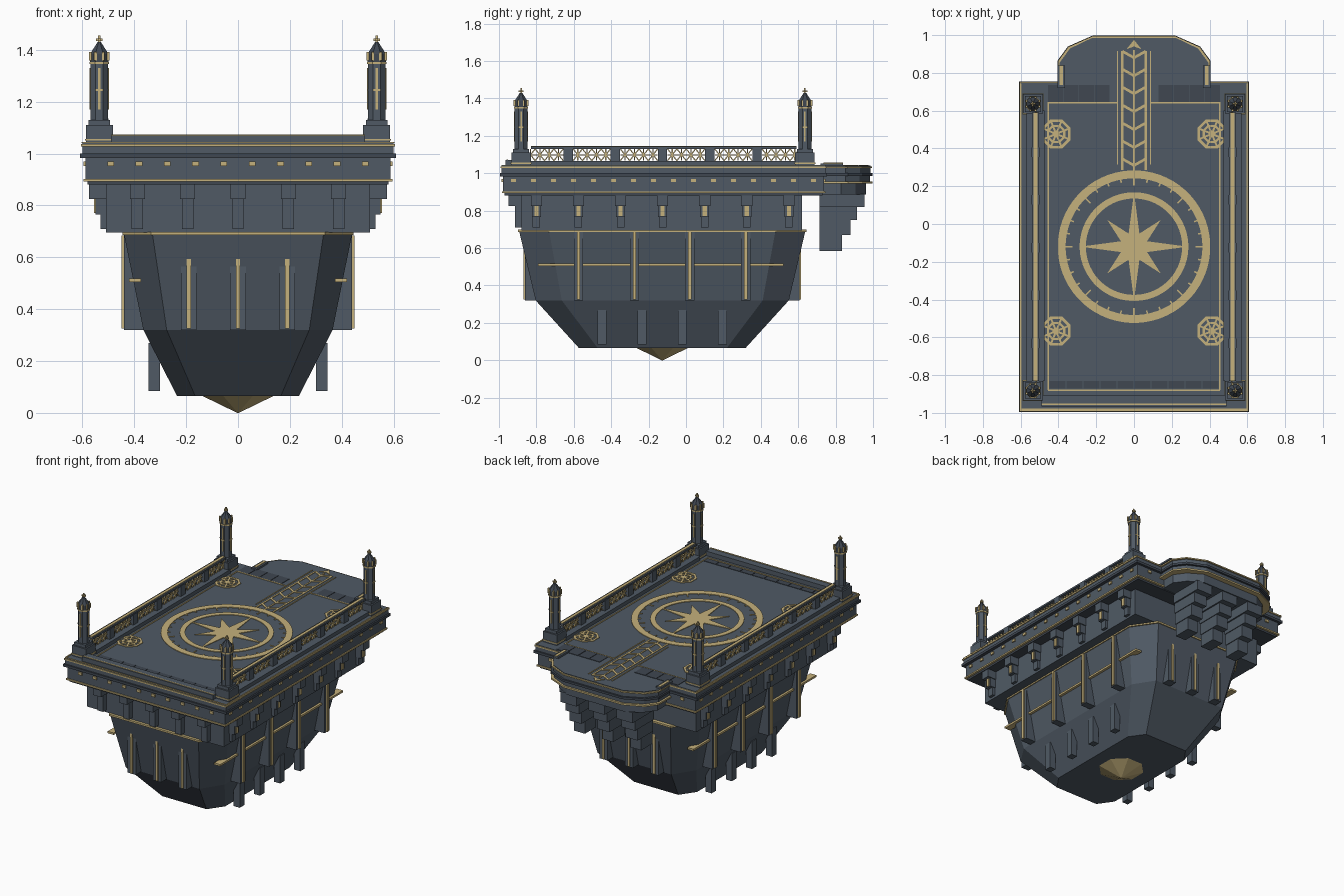
import bpy, bmesh
from math import sin, cos, pi, hypot

cube = bpy.data.objects.get("Cube")
if cube:
    bpy.data.objects.remove(cube)


def material(name, rgb):
    m = bpy.data.materials.new(name)
    m.use_nodes = True
    m.diffuse_color = (*rgb, 1)
    node = m.node_tree.nodes["Principled BSDF"]
    node.inputs["Base Color"].default_value = (*rgb, 1)
    node.inputs["Roughness"].default_value = 0.8
    return m


SLATE = material("slate", (0.08, 0.102, 0.13))
DARK = material("dark_slate", (0.05, 0.063, 0.082))
GOLD = material("pale_gold", (0.56, 0.44, 0.2))
CY = -0.12          # middle of the main deck
FLOOR = 1.04
SIDES = (-1, 1)


class Part:
    """Collects simple solids into one named object."""

    def __init__(self, name, mat):
        self.name, self.mat, self.bm = name, mat, bmesh.new()

    def loft(self, rings):
        rows = [[self.bm.verts.new(p) for p in r] for r in rings]
        n = len(rows[0])
        for a, b in zip(rows, rows[1:]):
            for i in range(n):
                j = (i + 1) % n
                self.bm.faces.new((a[i], a[j], b[j], b[i]))
        self.bm.faces.new(rows[0][::-1])
        self.bm.faces.new(rows[-1])

    def prism(self, pts, lo, hi, axis="z"):
        put = {"z": lambda u, v, w: (u, v, w), "x": lambda u, v, w: (w, u, v)}[axis]
        self.loft([[put(u, v, w) for u, v in pts] for w in (lo, hi)])

    def box(self, x, y, z):
        x, y = sorted(x), sorted(y)
        self.prism([(x[0], y[0]), (x[1], y[0]), (x[1], y[1]), (x[0], y[1])], *z)

    def block(self, x, y, hx, hy, z):
        self.box((x - hx, x + hx), (y - hy, y + hy), z)

    def strip(self, a, b, width, lo, hi, axis="z"):
        dx, dy = b[0] - a[0], b[1] - a[1]
        k = width / 2 / hypot(dx, dy)
        u, v = -dy * k, dx * k
        self.prism([(a[0] + u, a[1] + v), (a[0] - u, a[1] - v),
                    (b[0] - u, b[1] - v), (b[0] + u, b[1] + v)], lo, hi, axis)

    def ring(self, x, y, r0, r1, n, lo, hi):
        def p(r, i):
            t = 2 * pi * (i + 0.5) / n
            return x + r * cos(t), y + r * sin(t)
        for i in range(n):
            self.prism([p(r0, i), p(r1, i), p(r1, i + 1), p(r0, i + 1)], lo, hi)

    def done(self):
        bmesh.ops.recalc_face_normals(self.bm, faces=self.bm.faces[:])
        me = bpy.data.meshes.new(self.name)
        self.bm.to_mesh(me)
        self.bm.free()
        me.materials.append(self.mat)
        bpy.context.collection.objects.link(bpy.data.objects.new(self.name, me))


def octagon(hx, hy, cx, cy, z, yc=-0.127):
    q = [(hx, hy - cy), (hx - cx, hy)]
    pts = q + [(-x, y) for x, y in q[::-1]]
    pts += [(-x, -y) for x, y in pts]
    return [(x, y + yc, z) for x, y in pts]


def ngon(x, y, r, z, n=8):
    return [(x + r * cos(2 * pi * (i + 0.5) / n), y + r * sin(2 * pi * (i + 0.5) / n), z) for i in range(n)]


# Tapered hull and keel point
hull = Part("hull", SLATE)
hull.loft([octagon(0.235, 0.445, 0.07, 0.1, 0.065), octagon(0.365, 0.677, 0.09, 0.14, 0.32),
           octagon(0.44, 0.765, 0.11, 0.16, 0.69)])
hull.done()
keel = Part("keel_point", GOLD)
keel.loft([ngon(0, -0.127, 0.003, 0), ngon(0, -0.127, 0.15, 0.066)])
keel.done()
hull_trim = Part("hull_trim", GOLD)
hull_trim.loft([octagon(0.446, 0.771, 0.11, 0.16, z) for z in (0.686, 0.698)])

# Buttresses on the hull
fins = Part("hull_buttresses", SLATE)
for s in SIDES:
    for y in (-0.575, -0.275, 0.02, 0.32):
        fins.box((s * 0.35, s * 0.44), (y - 0.025, y + 0.025), (0.32, 0.69))
        hull_trim.box((s * 0.44, s * 0.45), (y - 0.009, y + 0.009), (0.325, 0.685))
    for y in (-0.45, -0.235, -0.02, 0.195):
        fins.box((s * 0.3, s * 0.345), (y - 0.024, y + 0.024), (0.085, 0.27))
    hull_trim.box((s * 0.375, s * 0.42), (-0.79, 0.52), (0.505, 0.518))
    yf = -0.127 + s * 0.735
    for x in (-0.19, 0, 0.19):
        fins.box((x - 0.03, x + 0.03), (yf, yf - s * 0.08), (0.32, 0.57))
        hull_trim.box((x - 0.008, x + 0.008), (yf + s * 0.007, yf - s * 0.01), (0.325, 0.6))
fins.done()
hull_trim.done()

# Upper wall with stepped corbels
wall = Part("upper_wall", SLATE)
wall.box((-0.51, 0.51), (-0.88, 0.62), (0.695, 0.885))
wall.done()
corbels = Part("corbels", SLATE)
corbel_gold = Part("corbel_inlays", GOLD)
for i in range(5):
    x = (i - 2) * 0.194
    corbels.box((x - 0.029, x + 0.029), (-0.95, -0.86), (0.825, 0.885))
    corbels.box((x - 0.022, x + 0.022), (-0.915, -0.86), (0.71, 0.825))
for s in SIDES:
    for i in range(7):
        y = -0.8 + i * 0.225
        corbels.box((s * 0.49, s * 0.575), (y - 0.03, y + 0.03), (0.825, 0.885))
        corbels.box((s * 0.49, s * 0.55), (y - 0.024, y + 0.024), (0.765, 0.825))
        corbels.box((s * 0.49, s * 0.53), (y - 0.02, y + 0.02), (0.71, 0.765))
        corbel_gold.box((s * 0.55, s * 0.556), (y - 0.011, y + 0.011), (0.77, 0.825))
corbels.done()
corbel_gold.done()

# Main deck slab built of moulded layers
layers = {n: Part(n, m) for n, m in (("deck_slab", SLATE), ("deck_ledges", DARK), ("deck_gold_bands", GOLD))}
for name, hx, hy, z in (("deck_ledges", 0.58, 0.85, (0.88, 0.893)), ("deck_gold_bands", 0.595, 0.865, (0.893, 0.903)),
                        ("deck_slab", 0.588, 0.858, (0.903, 0.983)), ("deck_ledges", 0.61, 0.875, (0.983, 1.0)),
                        ("deck_slab", 0.6, 0.866, (1.0, 1.03)), ("deck_gold_bands", 0.606, 0.872, (1.028, 1.037)),
                        ("deck_slab", 0.6, 0.866, (1.036, FLOOR))):
    layers[name].block(0, CY, hx, hy, z)

# Rear balcony
def balcony(grow):
    half = [(0.4 + grow, 0.7), (0.4 + grow, 0.86 + grow), (0.345 + grow, 0.935 + grow), (0.22, 0.992 + grow)]
    return half + [(-x, y) for x, y in half[::-1]]


for name, grow, z in (("deck_slab", -0.03, (0.885, 0.945)), ("deck_gold_bands", 0.005, (0.945, 0.956)),
                      ("deck_slab", -0.008, (0.956, 1.0)), ("deck_ledges", 0.005, (0.985, 1.0)),
                      ("deck_slab", -0.006, (1.0, FLOOR)), ("deck_gold_bands", 0.003, (1.028, 1.036))):
    layers[name].prism(balcony(grow), *z)
for p in layers.values():
    p.done()
brackets = Part("balcony_brackets", SLATE)
for x in (-0.21, 0, 0.21):
    for w, y, z in ((0.06, 0.955, (0.82, 0.89)), (0.05, 0.915, (0.75, 0.82)),
                    (0.045, 0.88, (0.67, 0.75)), (0.04, 0.835, (0.585, 0.67))):
        brackets.box((x - w, x + w), (0.715, y), z)
brackets.done()

# Small square studs around the deck edge
studs = Part("edge_studs", GOLD)
for i in range(10):
    x = (i - 4.5) * 0.109
    studs.block(x, -0.98, 0.013, 0.006, (0.952, 0.97))
    if abs(x) > 0.41:
        studs.block(x, 0.74, 0.013, 0.006, (0.952, 0.97))
for i in range(16):
    for s in SIDES:
        studs.block(s * 0.59, CY + (i - 7.5) * 0.107, 0.006, 0.013, (0.952, 0.97))
studs.done()

# Low curbs and paving around the deck
curb = Part("deck_curbs", SLATE)
paving = Part("edge_paving", DARK)
curb.box((-0.49, 0.49), (-0.965, -0.905), (FLOOR, 1.07))
for s in SIDES:
    curb.box((s * 0.475, s * 0.57), (-0.83, 0.6), (FLOOR, 1.065))
    curb.box((s * 0.365, s * 0.405), (0.72, 0.84), (FLOOR, 1.052))
    for i in range(4):
        x = s * (0.13 + i * 0.082)
        paving.box((x, x + s * 0.078), (0.645, 0.735), (FLOOR, FLOOR + 0.003))
for i in range(10):
    x = -0.45 + i * 0.09
    paving.box((x + 0.002, x + 0.088), (-0.87, -0.83), (FLOOR, FLOOR + 0.003))
curb.done()
paving.done()

# Side balustrades with gold lattice
posts = Part("balustrade_posts", SLATE)
lattice = Part("balustrade_lattice", GOLD)
for s in SIDES:
    posts.box((s * 0.502, s * 0.54), (-0.83, 0.59), (1.13, 1.142))
    lattice.box((s * 0.511, s * 0.531), (-0.83, 0.59), (1.142, 1.146))
    x0, x1 = s * 0.518 - 0.004, s * 0.518 + 0.004
    for i in range(6):
        y = -0.125 + (i - 2.5) * 0.2525
        if i < 5:
            posts.block(s * 0.521, y + 0.126, 0.022, 0.025, (1.06, 1.135))
        for k in range(4):
            a = y - 0.1 + k * 0.05
            lattice.strip((a, 1.067), (a + 0.05, 1.13), 0.006, x0, x1, "x")
            lattice.strip((a, 1.13), (a + 0.05, 1.067), 0.006, x0, x1, "x")
            lattice.block(s * 0.518, a + 0.025, 0.004, 0.003, (1.067, 1.13))
        lattice.block(s * 0.518, y, 0.004, 0.1, (1.095, 1.101))
posts.done()
lattice.done()

# Four corner towers
towers = Part("corner_towers", SLATE)
roofs = Part("tower_roofs", DARK)
tower_gold = Part("tower_gold", GOLD)
for x in (-0.535, 0.535):
    for y in (-0.882, 0.636):
        towers.block(x, y, 0.052, 0.052, (FLOOR, 1.11))
        towers.block(x, y, 0.042, 0.042, (1.11, 1.13))
        towers.loft([ngon(x, y, 0.037, z) for z in (1.13, 1.345)])
        tower_gold.block(x, y, 0.056, 0.056, (1.05, 1.057))
        for s in SIDES:
            tower_gold.block(x + s * 0.035, y, 0.003, 0.004, (1.17, 1.33))
            tower_gold.block(x, y + s * 0.035, 0.004, 0.003, (1.17, 1.33))
            tower_gold.block(x + s * 0.035, y, 0.003, 0.014, (1.242, 1.25))
            tower_gold.block(x, y + s * 0.035, 0.014, 0.003, (1.242, 1.25))
        tower_gold.loft([ngon(x, y, 0.041, z) for z in (1.345, 1.354)])
        roofs.loft([ngon(x, y, r, z) for r, z in ((0.038, 1.354), (0.038, 1.385), (0.007, 1.43))])
        for v in ngon(x, y, 0.038, 0):
            tower_gold.block(v[0], v[1], 0.005, 0.005, (1.36, 1.392))
        tower_gold.block(x, y, 0.004, 0.004, (1.42, 1.455))
        tower_gold.block(x, y, 0.013, 0.004, (1.434, 1.443))
        tower_gold.block(x, y, 0.004, 0.013, (1.434, 1.443))
for p in (towers, roofs, tower_gold):
    p.done()

# Compass inlay
Z = (FLOOR, FLOOR + 0.004)
compass = Part("compass_inlay", GOLD)
compass.ring(0, CY, 0.362, 0.404, 64, *Z)
compass.ring(0, CY, 0.255, 0.288, 64, *Z)
compass.ring(0, CY, 0.0, 0.075, 24, FLOOR, FLOOR + 0.003)
for i in range(32):
    t = i * pi / 16
    r = 0.325 if i % 4 == 0 else 0.345
    compass.strip((r * cos(t), CY + r * sin(t)), (0.37 * cos(t), CY + 0.37 * sin(t)), 0.008, *Z)
for i in range(8):
    t, tip = i * pi / 4, (0.285, 0.2)[i % 2]
    kite = [(0, 0), (0.075, -pi / 8), (tip, 0), (0.075, pi / 8)]
    compass.prism([(r * cos(t + a), CY + r * sin(t + a)) for r, a in kite], *Z)
compass.done()

# Corner rosettes
rosettes = Part("rosette_inlays", GOLD)
for x in (-0.412, 0.412):
    for y in (-0.567, 0.477):
        for r0, r1 in ((0.068, 0.083), (0.04, 0.052), (0.0, 0.02)):
            rosettes.ring(x, y, r0, r1, 8, *Z)
        for v in ngon(x, y, 0.075, 0):
            rosettes.strip((x, y), v[:2], 0.01, *Z)
rosettes.done()

# Arrow path and border lines
lines = Part("path_and_border_inlays", GOLD)
lines.block(0, 0.6, 0.005, 0.32, Z)
lines.prism([(-0.04, 0.925), (0, 0.94), (0.04, 0.925), (0, 0.975)], *Z)
for s in SIDES:
    lines.block(s * 0.062, 0.6, 0.006, 0.315, Z)
    lines.block(s * 0.088, 0.615, 0.003, 0.3, Z)
    for i in range(7):
        y = 0.31 + i * 0.095
        lines.strip((0, y), (s * 0.062, y + 0.035), 0.014, *Z)
    lines.box((s * 0.451, s * 0.459), (-0.88, 0.645), Z)
    lines.box((s * 0.09, s * 0.455), (0.637, 0.645), Z)
    lines.box((s * 0.377, s * 0.395), (0.735, 0.84), (1.052, 1.056))
    lines.box((s * 0.596, s * 0.604), (-0.985, 0.745), Z)
lines.box((-0.455, 0.455), (-0.884, -0.876), (FLOOR, FLOOR + 0.005))
lines.box((-0.49, 0.49), (-0.959, -0.951), (1.07, 1.073))
lines.box((-0.6, 0.6), (-0.986, -0.978), Z)
lines.done()
